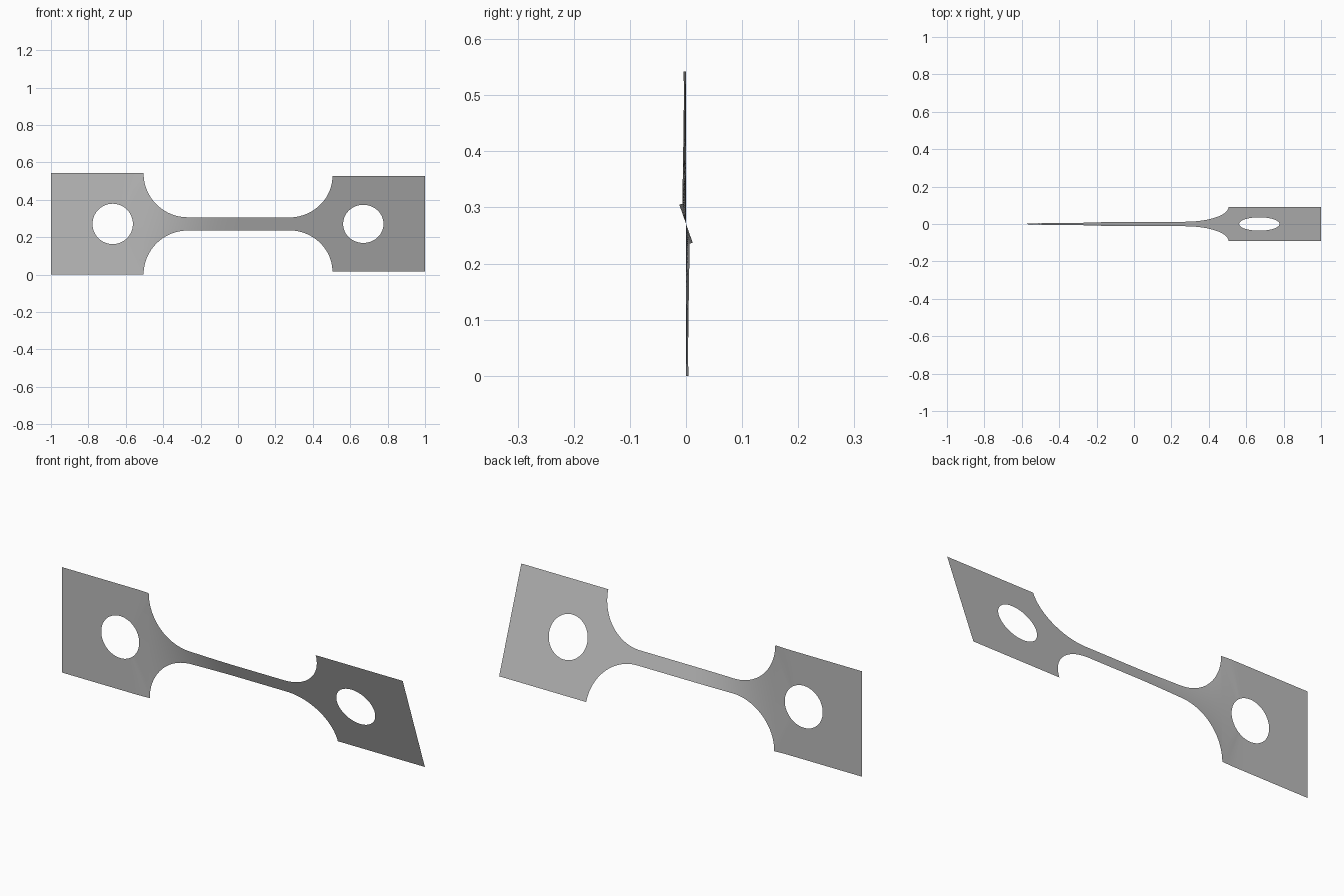
import bpy, bmesh
from math import sin, cos, pi, radians

cube = bpy.data.objects.get("Cube")
if cube:
    bpy.data.objects.remove(cube, do_unlink=True)

HALF_H = 0.271      # half height of the end plates
FILLET = 0.235      # shoulder radius
NECK_END = 0.27     # where the straight neck meets the shoulders
SHOULDER = NECK_END + FILLET
HOLE_X, HOLE_R = 0.67, 0.108
ROWS = 16           # divisions across the height
TWIST = radians(19.4)

bm = bmesh.new()


def strip(columns):
    """Grid of quads through (x, half height) columns."""
    grid = [[bm.verts.new((x, 0, h * (2 * r / ROWS - 1))) for r in range(ROWS + 1)]
            for x, h in columns]
    for a, b in zip(grid, grid[1:]):
        for r in range(ROWS):
            bm.faces.new((a[r], b[r], b[r + 1], a[r + 1]))


def end_plate(side):
    """Rectangle with a round hole, as a ring of quads."""
    corners = [(SHOULDER, -HALF_H), (1, -HALF_H), (1, HALF_H), (SHOULDER, HALF_H)]
    outer, inner = [], []
    for k in range(4):
        (x0, z0), (x1, z1) = corners[k], corners[(k + 1) % 4]
        for i in range(ROWS):
            t = i / ROWS
            angle = (k + t) * pi / 2 - 3 * pi / 4
            outer.append(bm.verts.new((side * (x0 + (x1 - x0) * t), 0, z0 + (z1 - z0) * t)))
            inner.append(bm.verts.new((side * (HOLE_X + HOLE_R * cos(angle)), 0,
                                       HOLE_R * sin(angle))))
    for i in range(len(outer)):
        j = (i + 1) % len(outer)
        bm.faces.new((outer[i], outer[j], inner[j], inner[i]))


# Neck and rounded shoulders
neck_h = HALF_H - FILLET
strip([(NECK_END * (i / 16 - 1), neck_h) for i in range(33)])
for side in (-1, 1):
    arc = [i * pi / 48 for i in range(25)]
    strip([(side * (NECK_END + FILLET * sin(a)), HALF_H - FILLET * cos(a)) for a in arc])
    end_plate(side)

bmesh.ops.remove_doubles(bm, verts=bm.verts, dist=0.0005)

# Twist the sheet about its long axis
for v in bm.verts:
    t = min(max((v.co.x + 0.58) / 0.58, 0), 1)
    angle = TWIST * t * t * (3 - 2 * t)
    z = v.co.z
    v.co.y, v.co.z = -z * sin(angle), z * cos(angle) + HALF_H

bmesh.ops.recalc_face_normals(bm, faces=bm.faces)
bm.faces.ensure_lookup_table()
if bm.faces[0].normal.y > 0:
    bmesh.ops.reverse_faces(bm, faces=bm.faces)

mesh = bpy.data.meshes.new("twisted_test_strip")
bm.to_mesh(mesh)
bm.free()
strip_obj = bpy.data.objects.new("twisted_test_strip", mesh)
bpy.context.collection.objects.link(strip_obj)

# Plain grey metal
grey = bpy.data.materials.new("plain_grey")
grey.use_nodes = True
colour = (0.5, 0.5, 0.5, 1)
grey.diffuse_color = colour
grey.node_tree.nodes["Principled BSDF"].inputs["Base Color"].default_value = colour
mesh.materials.append(grey)

bpy.context.view_layer.objects.active = strip_obj
strip_obj.select_set(True)
bpy.ops.object.shade_smooth_by_angle()
